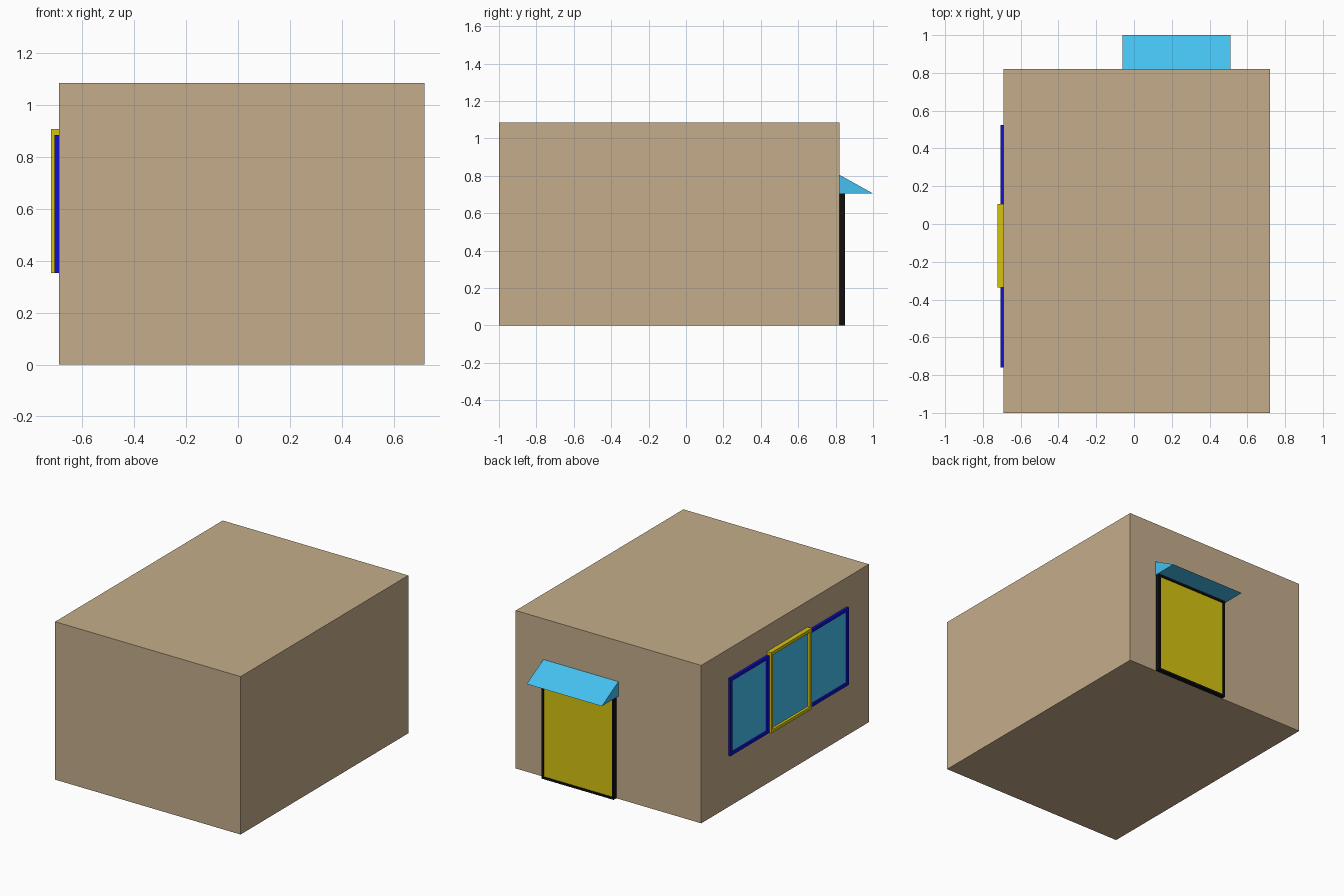
import bpy, bmesh

if "Cube" in bpy.data.objects:
    bpy.data.objects.remove(bpy.data.objects["Cube"])


def material(name, rgb):
    m = bpy.data.materials.new(name)
    m.diffuse_color = (*rgb, 1)
    m.use_nodes = True
    m.node_tree.nodes["Principled BSDF"].inputs["Base Color"].default_value = m.diffuse_color
    return m


TAN = material("tan_wall", (0.56, 0.42, 0.26))
YELLOW = material("yellow_paint", (0.67, 0.55, 0.005))
BLUE = material("blue_paint", (0.005, 0.005, 0.67))
BLACK = material("black_paint", (0.005, 0.005, 0.005))
SKY = material("sky_blue", (0.06, 0.53, 0.87))


def add_box(bm, lo, hi):
    verts = bmesh.ops.create_cube(bm, size=1)["verts"]
    for v in verts:
        v.co = [(a + b) / 2 + c * (b - a) for a, b, c in zip(lo, hi, v.co)]


def finish(bm, name, mat):
    bmesh.ops.recalc_face_normals(bm, faces=bm.faces)
    me = bpy.data.meshes.new(name)
    bm.to_mesh(me)
    bm.free()
    me.materials.append(mat)
    ob = bpy.data.objects.new(name, me)
    bpy.context.collection.objects.link(ob)


def box(name, lo, hi, mat):
    bm = bmesh.new()
    add_box(bm, lo, hi)
    finish(bm, name, mat)


def extruded_ring(name, u0, u1, z0, z1, w, place, depth, mat):
    """Rectangular frame; place(u, d, z) maps width, depth, height to xyz."""
    bm = bmesh.new()
    rings = []
    for d in depth:
        for i in (0, w):
            rings.append([bm.verts.new(place(u, d, z)) for u, z in
                          ((u0 + i, z0 + i), (u1 - i, z0 + i),
                           (u1 - i, z1 - i), (u0 + i, z1 - i))])
    for a, b in ((0, 1), (1, 3), (3, 2), (2, 0)):
        for k in range(4):
            n = (k + 1) % 4
            bm.faces.new((rings[a][k], rings[a][n], rings[b][n], rings[b][k]))
    finish(bm, name, mat)


# Building body
box("building", (-0.69, -1, 0), (0.72, 0.82, 1.085), TAN)

# Door on the back wall
extruded_ring("door_frame", -0.045, 0.503, 0, 0.705, 0.014,
              lambda u, d, z: (u, d, z), (0.815, 0.85), BLACK)
box("door_panel", (-0.031, 0.815, 0.014), (0.489, 0.843, 0.691), YELLOW)

# Wedge awning over the door
bm = bmesh.new()
profile = ((0.82, 0.705), (0.82, 0.805), (1.0, 0.705))
left, right = ([bm.verts.new((x, y, z)) for y, z in profile]
               for x in (-0.06, 0.51))
bm.faces.new(left)
bm.faces.new(right)
for k in range(3):
    n = (k + 1) % 3
    bm.faces.new((left[k], left[n], right[n], right[k]))
finish(bm, "awning", SKY)

# Triple window on the left wall: two side lights and a raised centre
for name, y0, y1, top, out, pane, mat in (
        ("front_window", -0.76, -0.335, 0.885, -0.707, -0.697, BLUE),
        ("back_window", 0.105, 0.525, 0.885, -0.707, -0.697, BLUE),
        ("centre_window", -0.335, 0.105, 0.908, -0.722, -0.704, YELLOW)):
    extruded_ring(name + "_frame", y0, y1, 0.353, top, 0.021,
                  lambda u, d, z: (d, u, z), (-0.685, out), mat)
    box(name + "_glass", (pane, y0 + 0.021, 0.374),
        (-0.685, y1 - 0.021, top - 0.021), SKY)
